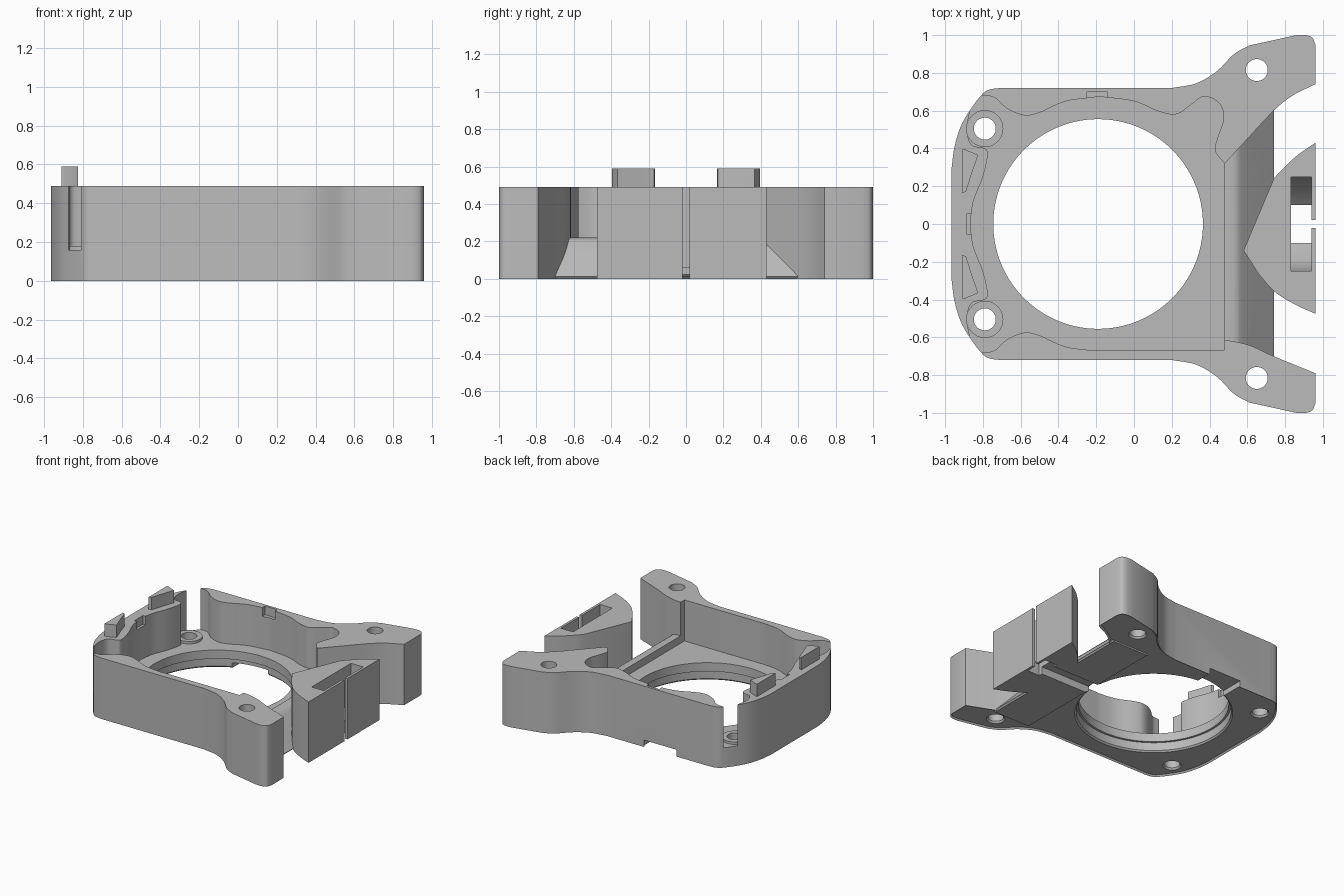
import bpy, bmesh
from math import radians
from mathutils import Vector

if "Cube" in bpy.data.objects:
    bpy.data.objects.remove(bpy.data.objects["Cube"])

grey = bpy.data.materials.new("plain_grey")
grey.use_nodes = True
colour = (0.5, 0.5, 0.5, 1)
grey.diffuse_color = colour
grey.node_tree.nodes["Principled BSDF"].inputs["Base Color"].default_value = colour


def smooth(points, steps=6):
    """Catmull-Rom curve through the given points."""
    pts = [Vector(p) for p in points]
    pts = [2 * pts[0] - pts[1]] + pts + [2 * pts[-1] - pts[-2]]
    out = []
    for a, b, c, d in zip(pts, pts[1:], pts[2:], pts[3:]):
        for i in range(steps):
            t = i / steps
            p = 2 * b + (c - a) * t + (2 * a - 5 * b + 4 * c - d) * t ** 2
            out.append(tuple((p + (3 * b - a - 3 * c + d) * t ** 3) / 2))
    return out + [tuple(pts[-2])]


def mirror(points):
    return [(x, -y) for x, y in reversed(points)]


def finish(name, bm):
    bmesh.ops.recalc_face_normals(bm, faces=bm.faces)
    mesh = bpy.data.meshes.new(name)
    bm.to_mesh(mesh)
    bm.free()
    mesh.materials.append(grey)
    ob = bpy.data.objects.new(name, mesh)
    bpy.context.collection.objects.link(ob)
    return ob


def prism(name, points, low, high, axis="z", chamfer=0):
    """Extrude a flat profile along an axis, with an optional base chamfer."""
    place = {"z": lambda p, h: (p[0], p[1], h),
             "y": lambda p, h: (p[0], h, p[1]),
             "x": lambda p, h: (h, p[0], p[1])}[axis]
    bm = bmesh.new()
    base = bm.faces.new([bm.verts.new(place(p, low)) for p in points])
    new = bmesh.ops.extrude_face_region(bm, geom=[base], use_keep_orig=True)
    shift = Vector(place((0, 0), high - low))
    for v in new["geom"]:
        if isinstance(v, bmesh.types.BMVert):
            v.co += shift
    bmesh.ops.recalc_face_normals(bm, faces=bm.faces)
    if chamfer:
        outer = list(base.verts)
        bmesh.ops.inset_region(bm, faces=[base], thickness=chamfer)
        for v in outer:
            v.co.z += chamfer
    return finish(name, bm)


def box(name, x0, x1, y0, y1, z0, z1):
    return prism(name, [(x0, y0), (x1, y0), (x1, y1), (x0, y1)], z0, z1)


def drum(name, x, y, z0, z1, r0, r1=None, sides=48):
    bm = bmesh.new()
    bmesh.ops.create_cone(bm, cap_ends=True, segments=sides, radius1=r0,
                          radius2=r1 or r0, depth=z1 - z0)
    bmesh.ops.translate(bm, verts=bm.verts, vec=(x, y, (z0 + z1) / 2))
    return finish(name, bm)


def combine(target, tool, operation):
    mod = target.modifiers.new("cut", "BOOLEAN")
    mod.operation, mod.solver, mod.object = operation, "EXACT", tool
    bpy.context.view_layer.objects.active = target
    bpy.ops.object.modifier_apply(modifier=mod.name)
    bpy.data.objects.remove(tool)


def add(tool):
    combine(body, tool, "UNION")


def cut(tool):
    combine(body, tool, "DIFFERENCE")


TOP = 0.49
FLOOR = 0.16

# Outer block with two ears
side = smooth([(-.965, .3), (-.952, .4), (-.92, .51), (-.87, .6),
               (-.81, .68), (-.77, .71), (-.71, .72)])
side += smooth([(.2, .72), (.33, .745), (.44, .81), (.53, .9), (.61, .945)])
side += smooth([(.86, 1), (.91, 1), (.945, .985), (.96, .95)])
upper_ear = smooth([(.96, .74), (.84, .68), (.74, .6), (.6, .45), (.48, .32), (.46, .3)])
lower_ear = smooth([(.46, -.615), (.52, -.62), (.62, -.645), (.74, -.7), (.96, -.79)])
body = prism("mount_body", side + upper_ear + lower_ear + mirror(side), 0, TOP, chamfer=.012)

# Sloping apron between the ears
slope = smooth([(.5, .22), (.55, .21), (.6, .165)])
add(prism("apron", [(.4, .01), (.4, .22)] + slope + [(.74, .012), (.73, 0), (.41, 0)],
          -.725, .64, axis="y"))

# Wedge standing on the apron
wedge = [(.58, -.14), (.74, .24)] + smooth([(.77, .275), (.86, .36), (.96, .43)])
wedge += smooth([(.96, -.475), (.85, -.425), (.74, -.355), (.66, -.265)])
add(prism("wedge", wedge, 0, TOP))

# Pocket with wavy walls and open rear corners
lobe = smooth([(.48, .32), (.43, .385), (.44, .45), (.475, .56), (.45, .64),
               (.37, .675), (.3, .63), (.22, .58), (.12, .6), (0, .65), (-.19, .675)])
wave = smooth([(-.19, .672), (-.36, .65), (-.5, .59), (-.58, .575),
               (-.67, .61), (-.74, .67), (-.81, .68)])
back = smooth([(-.87, .59), (-.885, .5), (-.86, .42), (-.79, .4),
               (-.775, .36), (-.8, .25), (-.85, .12), (-.867, 0)])
rear = wave[1:] + [(-.86, .73), (-.94, .65)] + back
cut(prism("pocket", lobe + rear + mirror(rear)[1:] + [(-.19, -.666), (.48, -.666)],
          FLOOR, TOP + .1))

# Screw bosses, then the screw holes with countersinks
for s in (1, -1):
    add(drum("boss", -.79, .505 * s, .1, FLOOR + .02, .098))
for x, y in ((-.79, .505), (.65, .815)):
    for s in (1, -1):
        cut(drum("screw_hole", x, y * s, -.1, .7, .058))
        cut(drum("countersink", x, y * s, -.01, .03, .085, .055))

# Large round opening, wider underneath
cut(drum("opening", -.19, 0, -.1, .4, .555, sides=128))
cut(drum("counterbore", -.19, 0, -.05, .09, .572, sides=128))
cut(drum("opening_chamfer", -.19, 0, -.01, .025, .605, .571, sides=128))

# Strap slot and slit in the wedge
half = [(.25, .6), (.25, .36), (.235, .27), (.19, .18), (.1, .1), (.1, -.1)]
cut(prism("strap_slot", half + [(-y, z) for y, z in reversed(half)], .83, .94, axis="x"))
cut(box("slit", .93, 1.1, -.02, .02, -.1, .7))

# Underside channels and latch notches
cut(box("cable_channel", .3, .85, -.07, .07, -.1, .06))
cut(box("side_channel", -.42, -.13, .4, .9, -.1, .055))
cut(box("side_notch", -.25, -.14, .6, .7, TOP - .07, .7))
cut(box("rear_notch", -.885, -.8, -.055, .055, TOP - .07, .7))

# Locating pegs on the rear wall
peg = [(-.91, .395), (-.895, .395), (-.825, .365), (-.855, .28), (-.89, .17), (-.91, .165)]
pegs = [prism("left_peg", peg, TOP - .02, .59),
        prism("right_peg", mirror(peg), TOP - .02, .59)]

for ob in [body] + pegs:
    bpy.ops.object.select_all(action="DESELECT")
    ob.select_set(True)
    bpy.context.view_layer.objects.active = ob
    bpy.ops.object.shade_smooth_by_angle(angle=radians(25))
